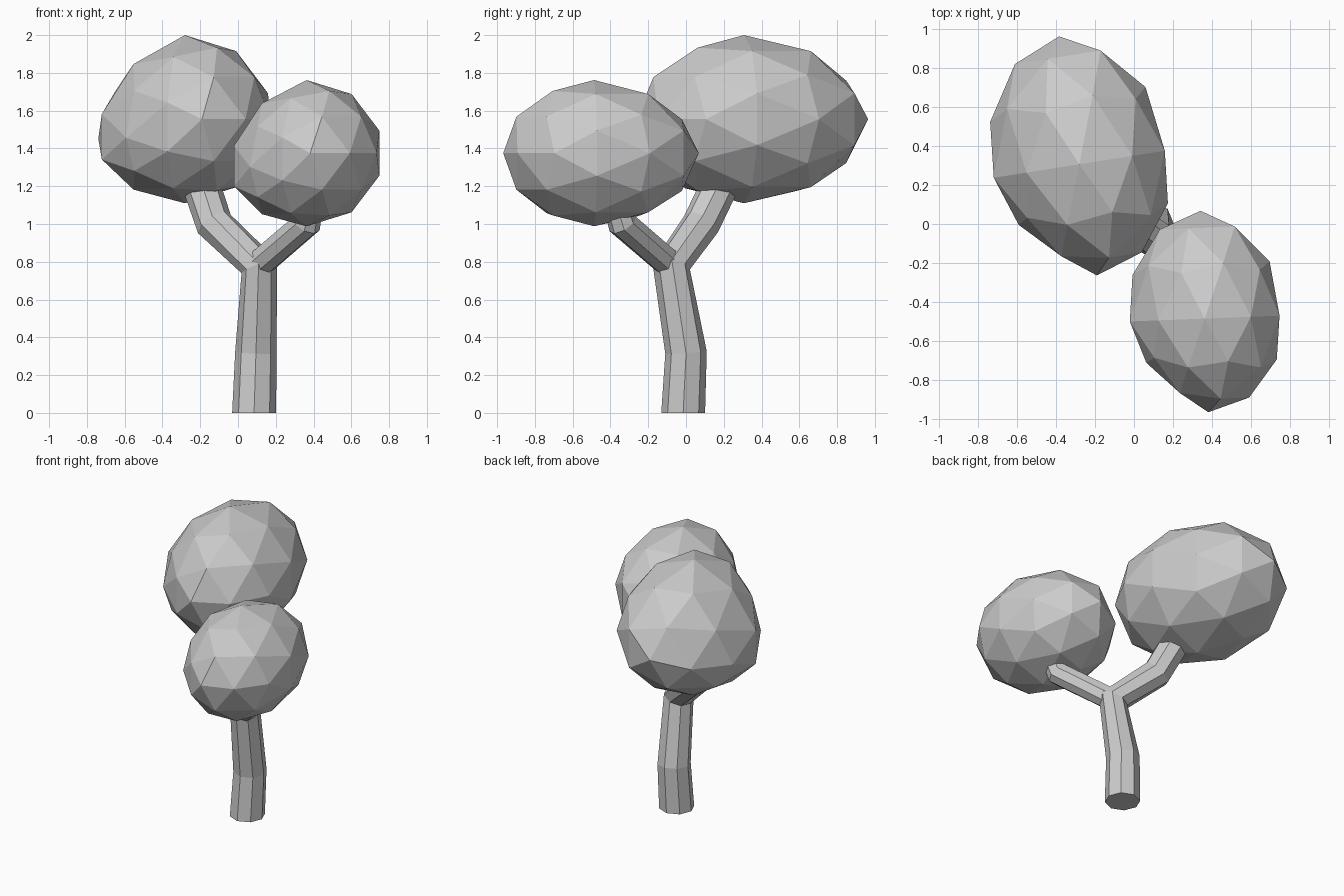
import bpy, bmesh, math
from mathutils import Vector, Matrix

if "Cube" in bpy.data.objects:
    bpy.data.objects.remove(bpy.data.objects["Cube"])


def finish(bm, name):
    bmesh.ops.recalc_face_normals(bm, faces=bm.faces)
    me = bpy.data.meshes.new(name)
    bm.to_mesh(me)
    bm.free()
    ob = bpy.data.objects.new(name, me)
    bpy.context.collection.objects.link(ob)
    return ob


def tube(name, path, flat_start=False, sides=8):
    """Faceted limb through (x, y, z, radius) points."""
    bm = bmesh.new()
    pts = [Vector(p[:3]) for p in path]
    rings = []
    for i, p in enumerate(pts):
        a = (p - pts[i - 1]).normalized() if i else Vector()
        b = (pts[i + 1] - p).normalized() if i < len(pts) - 1 else Vector()
        t = Vector((0, 0, 1)) if flat_start and i == 0 else a + b
        q = Vector((0, 0, 1)).rotation_difference(t)
        ring = []
        for k in range(sides):
            u = 2 * math.pi * k / sides
            ring.append(bm.verts.new(p + q @ (path[i][3] * Vector((math.cos(u), math.sin(u), 0)))))
        rings.append(ring)
    for r0, r1 in zip(rings, rings[1:]):
        for k in range(sides):
            n = (k + 1) % sides
            bm.faces.new((r0[k], r0[n], r1[n], r1[k]))
    bm.faces.new(rings[0])
    bm.faces.new(rings[-1])
    return finish(bm, name)


def foliage(name, centre, radii, turn, sag):
    """Stretched low-poly ball, pole along y, sagging on its left side."""
    bm = bmesh.new()
    bmesh.ops.create_icosphere(bm, subdivisions=2, radius=1,
                               matrix=Matrix.Rotation(math.pi / 2, 4, 'X'))
    for v in bm.verts:
        x, y, z = v.co
        left, front = max(0, -x), max(0, -y)
        flat = 0.2 * left * front            # flattened front-left shoulder
        v.co = (x + flat, y - 0.07 * (1 - y * y) + flat,
                z - sag * left * min(1, 1 + z))
    bm.transform(Matrix.Translation(centre) @ Matrix.Rotation(math.radians(turn), 4, 'Z')
                 @ Matrix.Diagonal((*radii, 1)))
    return finish(bm, name)


# Trunk running on into the left branch
tube("trunk", [(0.085, -0.015, 0, 0.116), (0.095, 0.0, 0.32, 0.11),
               (0.112, -0.078, 0.775, 0.1), (-0.125, 0.08, 1.0, 0.1),
               (-0.21, 0.2, 1.25, 0.1)], flat_start=True)

# Right branch
tube("right_branch", [(0.115, -0.09, 0.79, 0.077), (0.36, -0.335, 1.0, 0.08),
                      (0.385, -0.375, 1.13, 0.07)])

# Leaf crowns
foliage("large_crown", (-0.288, 0.35, 1.555), (0.468, 0.622, 0.445), 9, 0.26)
foliage("small_crown", (0.362, -0.45, 1.375), (0.405, 0.518, 0.387), 2.2, 0.22)
